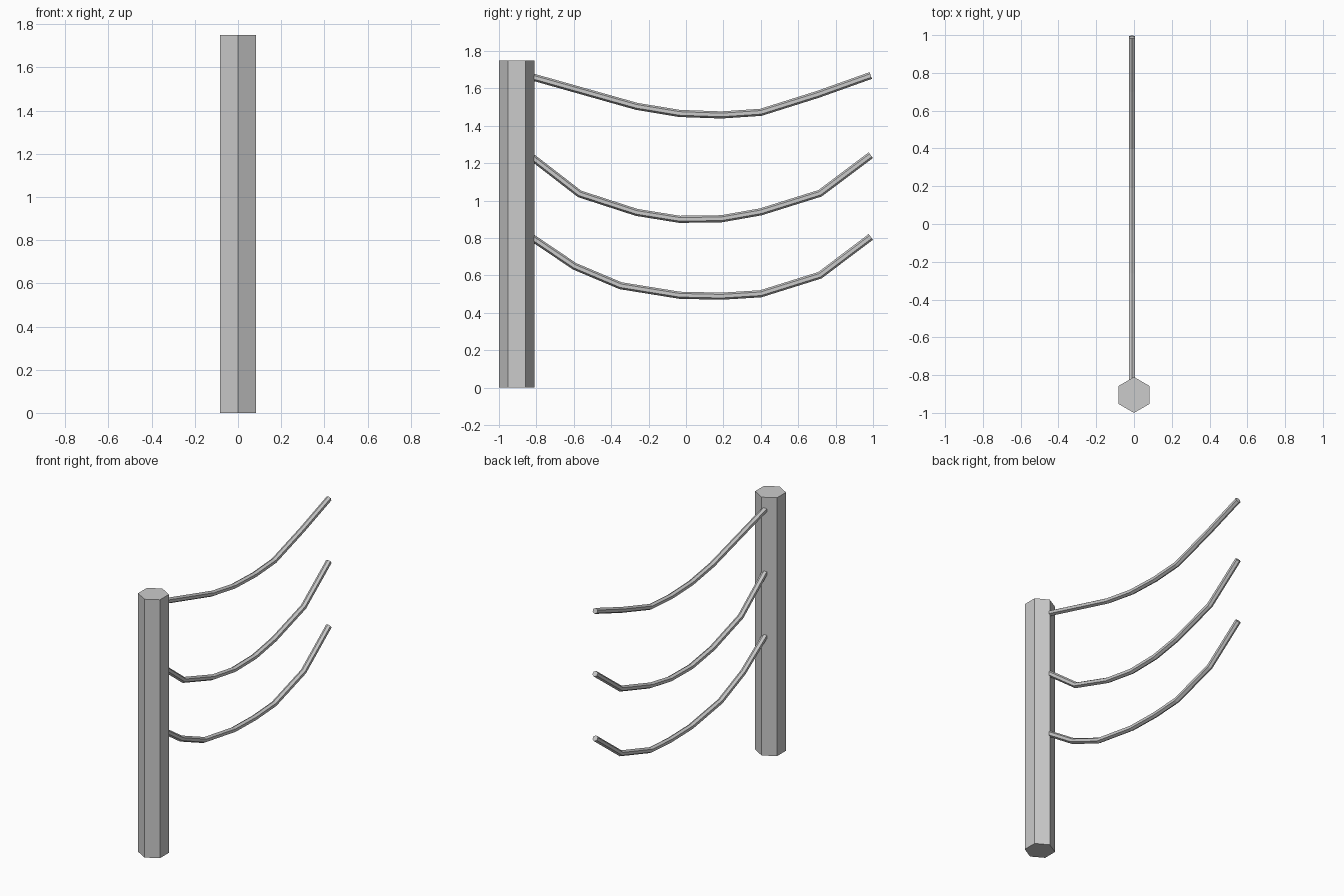
import bpy, bmesh
from math import sin, cos, pi
from mathutils import Vector

if "Cube" in bpy.data.objects:
    bpy.data.objects.remove(bpy.data.objects["Cube"])


def rope(name, path, radius=0.019, x=-0.011, sides=6):
    """Sweep a hexagon along a (y, z) path with mitred joints and capped ends."""
    pts = [Vector((0, y, z)) for y, z in path]
    segs = [(b - a).normalized() for a, b in zip(pts, pts[1:])]
    bm = bmesh.new()
    rings = []
    for i, p in enumerate(pts):
        before, after = segs[max(i - 1, 0)], segs[min(i, len(segs) - 1)]
        t = (before + after).normalized()
        up = Vector((0, -t.z, t.y)) / t.dot(after)
        rings.append([bm.verts.new(p + Vector((x + radius * cos(a), 0, 0)) + up * radius * sin(a))
                      for a in (pi / 2 + 2 * pi * k / sides for k in range(sides))])
    for r0, r1 in zip(rings, rings[1:]):
        for k in range(sides):
            n = (k + 1) % sides
            bm.faces.new((r0[k], r0[n], r1[n], r1[k]))
    bm.faces.new(rings[0])
    bm.faces.new(rings[-1])
    bmesh.ops.recalc_face_normals(bm, faces=bm.faces)
    mesh = bpy.data.meshes.new(name)
    bm.to_mesh(mesh)
    bm.free()
    bpy.context.collection.objects.link(bpy.data.objects.new(name, mesh))


# Hexagonal post, corners pointing front and back
bpy.ops.mesh.primitive_cylinder_add(vertices=6, radius=0.095, depth=1.75,
                                    location=(0, -0.905, 0.875))
bpy.context.object.name = "post"

# Three sagging ropes, starting just inside the post
rope("top_rope", [(-0.835, 1.665), (-0.264, 1.504), (-0.034, 1.466), (0.19, 1.458),
                  (0.40, 1.472), (0.705, 1.568), (0.988, 1.669)])
rope("middle_rope", [(-0.835, 1.241), (-0.569, 1.036), (-0.264, 0.937), (-0.034, 0.90),
                     (0.19, 0.903), (0.40, 0.94), (0.716, 1.039), (0.988, 1.243)])
rope("bottom_rope", [(-0.835, 0.81), (-0.596, 0.649), (-0.35, 0.545), (-0.034, 0.494),
                     (0.19, 0.489), (0.40, 0.502), (0.716, 0.601), (0.988, 0.806)])
